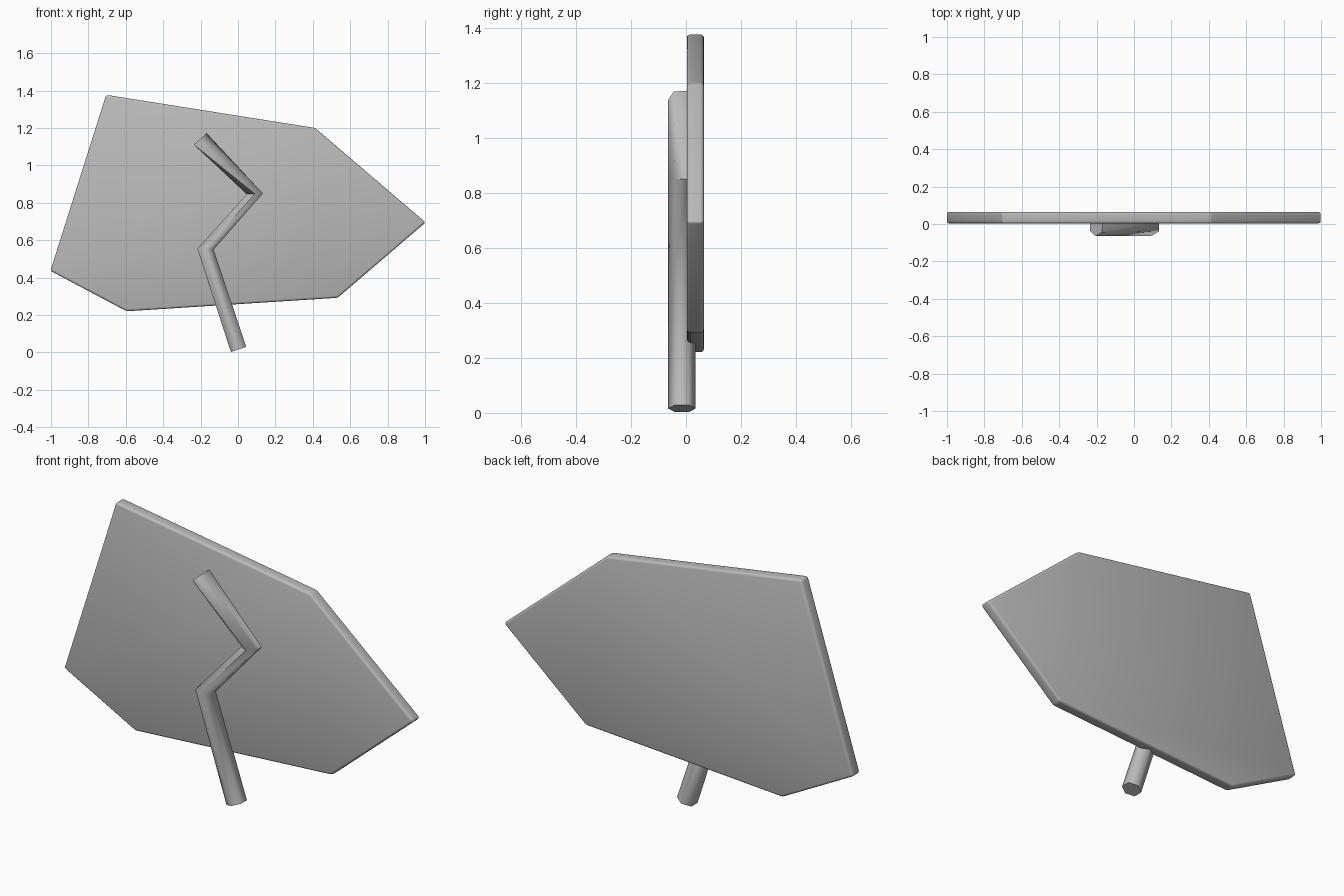
import bpy, bmesh, math
from mathutils import Vector

if "Cube" in bpy.data.objects:
    bpy.data.objects.remove(bpy.data.objects["Cube"])

grey = bpy.data.materials.new("plain grey")
grey.diffuse_color = (0.5, 0.5, 0.5, 1)
grey.use_nodes = True
grey.node_tree.nodes["Principled BSDF"].inputs["Base Color"].default_value = grey.diffuse_color


def finish(bm, name, angle):
    bmesh.ops.recalc_face_normals(bm, faces=bm.faces)
    mesh = bpy.data.meshes.new(name)
    bm.to_mesh(mesh)
    bm.free()
    mesh.materials.append(grey)
    obj = bpy.data.objects.new(name, mesh)
    bpy.context.collection.objects.link(obj)
    bpy.ops.object.select_all(action='DESELECT')
    obj.select_set(True)
    bpy.context.view_layer.objects.active = obj
    bpy.ops.object.shade_smooth_by_angle(angle=math.radians(angle))
    return obj


# Six-cornered flat panel with softened rim
outline = [(-0.705, 1.377), (0.412, 1.2), (1.003, 0.695),
           (0.533, 0.292), (-0.595, 0.22), (-1.003, 0.436)]
bm = bmesh.new()
face = bm.faces.new([bm.verts.new((x, 0.003, z)) for x, z in outline])
ext = bmesh.ops.extrude_face_region(bm, geom=[face])
bmesh.ops.translate(bm, vec=(0, 0.062, 0),
                    verts=[g for g in ext["geom"] if isinstance(g, bmesh.types.BMVert)])
bmesh.ops.bevel(bm, geom=list(bm.edges), offset=0.012, segments=3,
                profile=0.5, affect='EDGES')
finish(bm, "panel", 40)

# Zigzag hexagonal bar: centre x, centre z, tilt of cross-section, twist
RADIUS, DEPTH = 0.05, -0.015
path = [(0.003, 0.016, 18, 0), (-0.174, 0.552, -3, 0),
        (0.09, 0.848, 3, 0), (-0.202, 1.141, 41, -66)]
bm = bmesh.new()
rings = []
for x, z, tilt, twist in path:
    t = math.radians(tilt)
    across = Vector((math.cos(t), 0, math.sin(t)))
    ring = []
    for i in range(6):
        a = math.radians(60 * i + twist)
        p = Vector((x, DEPTH, z)) + RADIUS * (math.sin(a) * across - math.cos(a) * Vector((0, 1, 0)))
        ring.append(bm.verts.new(p))
    rings.append(ring)
for low, high in zip(rings, rings[1:]):
    for i in range(6):
        j = (i + 1) % 6
        bm.faces.new((low[i], low[j], high[j], high[i]))
bm.faces.new(rings[0])
bm.faces.new(rings[-1])
finish(bm, "zigzag_bar", 65)
